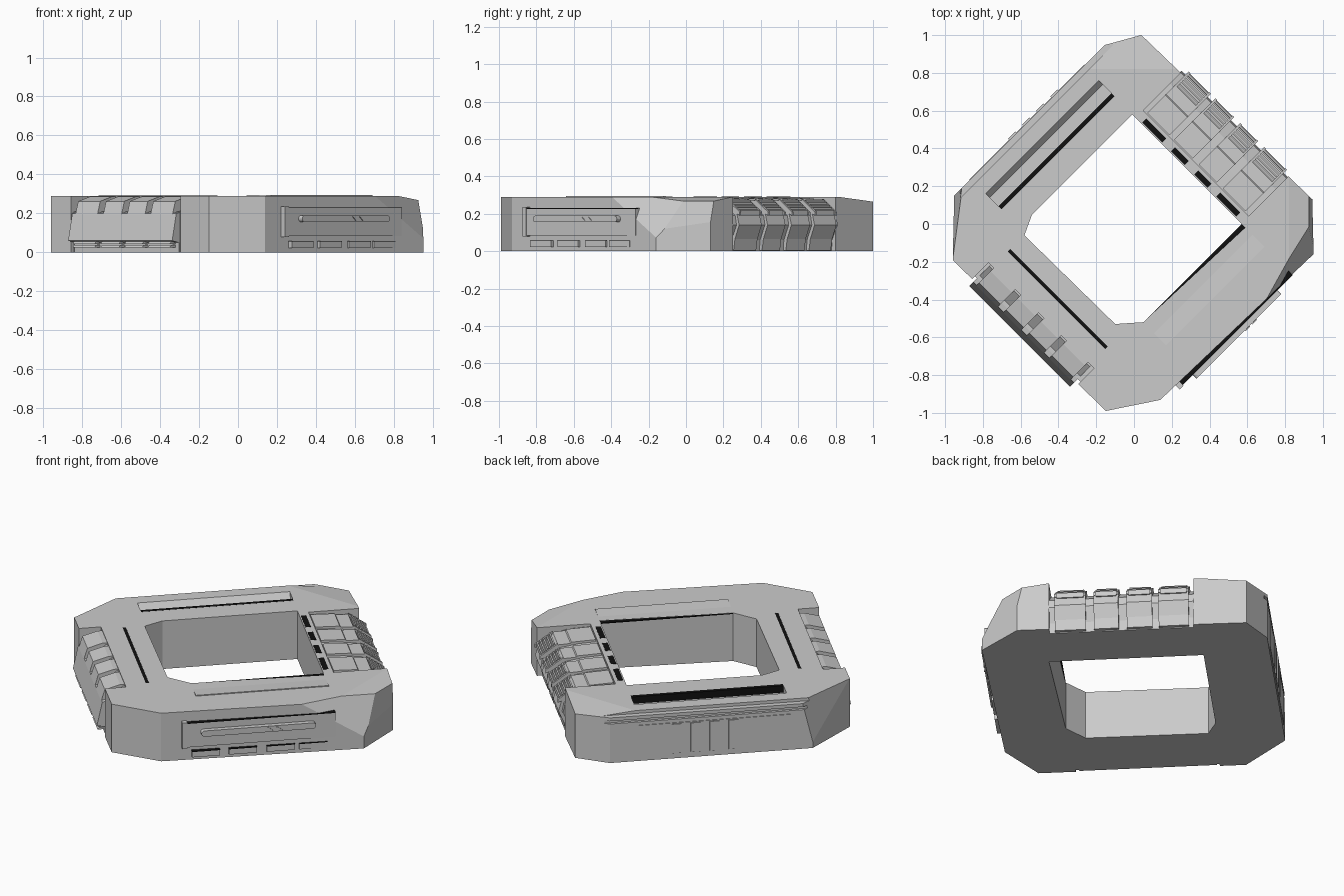
import bpy, bmesh, math
from mathutils import Matrix, Vector

if "Cube" in bpy.data.objects:
    bpy.data.objects.remove(bpy.data.objects["Cube"])

# Everything is laid out in a frame aligned with the ring's sides (u, v, z),
# then turned 45 degrees about z at the end.
H = 0.29
black = bpy.data.materials.new("dark_gap")
black.diffuse_color = (0.005, 0.005, 0.005, 1)
black.use_nodes = True
black.node_tree.nodes["Principled BSDF"].inputs["Base Color"].default_value = black.diffuse_color


def prism(name, pts, plane, lo, hi, mat=None, cuts=()):
    """Extrude a closed profile in plane 'uv', 'uz' or 'vz' from lo to hi."""
    def place(p, t):
        a, b = p
        return {'uv': (a, b, t), 'uz': (a, t, b), 'vz': (t, a, b)}[plane]
    bm = bmesh.new()
    low = [bm.verts.new(place(p, lo)) for p in pts]
    top = [bm.verts.new(place(p, hi)) for p in pts]
    bm.faces.new(low)
    bm.faces.new(top)
    n = len(pts)
    for i in range(n):
        j = (i + 1) % n
        bm.faces.new((low[i], low[j], top[j], top[i]))
    # planar facets sliced off the corners
    for a, b, c in cuts:
        a, b, c = Vector(a), Vector(b), Vector(c)
        no = (b - a).cross(c - a).normalized()
        if no.dot(a - Vector((0, 0, 0.1))) < 0:
            no = -no
        bmesh.ops.bisect_plane(bm, geom=bm.verts[:] + bm.edges[:] + bm.faces[:],
                               plane_co=a, plane_no=no, clear_outer=True)
        bmesh.ops.holes_fill(bm, edges=[e for e in bm.edges if e.is_boundary], sides=0)
    bmesh.ops.recalc_face_normals(bm, faces=bm.faces[:])
    me = bpy.data.meshes.new(name)
    bm.to_mesh(me)
    bm.free()
    ob = bpy.data.objects.new(name, me)
    bpy.context.collection.objects.link(ob)
    if mat:
        me.materials.append(mat)
    return ob


def box(name, u, v, z, mat=None):
    return prism(name, [(u[0], v[0]), (u[1], v[0]), (u[1], v[1]), (u[0], v[1])], 'uv', *z, mat)


def cut(target, cutter):
    m = target.modifiers.new("cut", 'BOOLEAN')
    m.operation, m.solver, m.object = 'DIFFERENCE', 'EXACT', cutter
    bpy.context.view_layer.objects.active = target
    bpy.ops.object.modifier_apply(modifier=m.name)
    bpy.data.objects.remove(cutter)


def uvz(x, y, z):
    s = math.sqrt(0.5)
    return ((x + y) * s, (y - x) * s, z)


# Ring body with faceted corners
outer = [(.735, .68), (.76, -.575), (.56, -.785), (-.56, -.757),
         (-.806, -.594), (-.813, .544), (-.566, .78), (.56, .78)]
facets = [
    [uvz(0, .82, H), uvz(1, .82, H), uvz(0, 1.0, .265)],
    [uvz(.82, 0, H), uvz(.82, 1, H), uvz(.94, 0, .265)],
    [uvz(.955, -.2, .09), uvz(.955, .2, .09), uvz(.925, 0, .27)],
    [uvz(-.96, -.19, H), uvz(-.92, .11, H), uvz(-.95, .15, .05)],
    [uvz(.80, -.22, H), uvz(.90, -.04, H), uvz(.93, -.17, .1)],
]
body = prism("ring_body", outer, 'uv', 0, H, cuts=facets)
hole = [(.403, .417), (.403, -.431), (-.332, -.403), (-.445, -.304), (-.4525, .368), (-.3465, .417)]
cut(body, prism("hole", hole, 'uv', -.1, .5))
cut(body, box("bay", (-1, -.69), (-.39, .40), (-.1, .5)))
cut(body, box("bay", (.46, 1), (-.40, .39), (-.1, .5)))
# long tapered tray and stepped ledges on the back left side
cut(body, prism("tray", [(.556, .25), (.64, .25), (.684, .31), (.556, .31)], 'vz', -.44, .405))
cut(body, prism("ledge", [(.748, .272), (.9, .272), (.9, .4), (.748, .4)], 'vz', -.65, .62))
cut(body, prism("groove", [(.764, .235), (.9, .235), (.9, .252), (.764, .252)], 'vz', -.65, .62))
# thin slot along the front left side
cut(body, box("slot", (-.575, -.557), (-.36, .37), (.26, .4)))

box("tray_dark_edge", (-.44, .405), (.552, .574), (.25, .2905), black)
box("slot_dark_floor", (-.575, -.557), (-.36, .37), (.25, .289), black)

# Back left side: panel with upright slats
box("slat_panel", (-.45, .41), (.77, .784), (.03, .215))
for i in range(4):
    c = .19 - i * .105
    box("upright_slat", (c - .027, c + .027), (.775, .79), (.035, .21))

# Front right side: raised panel, end post, rounded bar, small vents
box("side_panel", (-.445, .403), (-.785, -.75), (.085, .228))
box("side_panel_dark_top", (-.445, .403), (-.786, -.75), (.227, .23), black)
box("panel_post", (-.448, -.42), (-.79, -.75), (.08, .236))
bar = [(-.346 + .0175 if s < 0 else .29 - .0175, 0) for s in (-1, 1)]
pts = []
for (cu, _), a0 in zip(bar, (90, -90)):
    for k in range(7):
        a = math.radians(a0 + k * 30)
        pts.append((cu + .0175 * math.cos(a), .1725 + .0175 * math.sin(a)))
prism("bar", pts, 'uz', -.813, -.77)
for k in range(2):
    c = .04 + k * .05
    prism("bar_tick", [(c, .163), (c + .012, .163), (c - .012, .184), (c - .024, .184)], 'uz', -.818, -.80)
for c in (-.315, -.11, .10, .28):
    box("small_vent", (c - .078, c + .078), (-.785, -.75), (.023, .056))
    box("small_vent_dark_top", (c - .078, c + .078), (-.786, -.75), (.055, .058), black)

# Front right side: plate lying on the inner rim
prism("rim_plate", [(-.43, .26), (-.43, .287), (-.573, .295), (-.573, .26)], 'vz', -.335, .403)
box("rim_plate_dark_edge", (-.335, .403), (-.432, -.403), (.283, .289), black)

# Front left side: sloped core, notched upper blocks, louvres under them
prism("left_core", [(-.66, 0), (-.66, .275), (-.70, .275), (-.77, .21), (-.818, .20), (-.848, .06),
                    (-.80, .05), (-.80, 0)], 'uz', -.37, .385)
box("left_bay_filler", (-.79, -.66), (-.395, .405), (0, .21))
for a, b in ((.20, .36), (.025, .158), (-.145, -.015), (-.345, -.185)):
    prism("left_block", [(-.68, .20), (-.68, .286), (-.715, .286), (-.80, .262), (-.82, .195),
                         (-.76, .19)], 'uz', a, b)
    for z in (.025, .043):
        prism("left_louvre", [(-.79, z), (-.84, z), (-.83, z + .012), (-.79, z + .012)], 'uz', a, b)

# Back right side: sloped core, four bulging panels with louvred shoulders
prism("right_core", [(.44, 0), (.44, .275), (.56, .27), (.66, .255), (.742, .19), (.752, .14),
                     (.715, .06), (.71, 0)], 'uz', -.405, .395)
for a, b in ((.20, .365), (.025, .165), (-.155, -.02), (-.37, -.20)):
    prism("right_panel", [(.465, .25), (.465, .287), (.60, .282), (.605, .275), (.675, .272), (.685, .255),
                          (.755, .20), (.772, .14), (.74, .065), (.73, .005), (.69, .005),
                          (.69, .20)], 'uz', a, b)
    for k in range(5):
        u, z = .69 + .017 * k, .264 - .0135 * k
        prism("shoulder_louvre", [(u, z - .02), (u, z + .012), (u + .008, z + .01), (u + .008, z - .02)],
              'uz', a + .012, b - .012)
    for e in (a, b - .012):
        prism("louvre_end", [(.675, .24), (.675, .279), (.775, .21), (.775, .19)], 'uz', e, e + .012)

for a, b in ((.20, .35), (.03, .134), (-.14, -.04), (-.354, -.205)):
    box("rim_dark_dash", (.41, .44), (a, b), (.28, .2915), black)

# Turn the ring so its corners point along the axes
for ob in bpy.data.objects:
    ob.data.transform(Matrix.Rotation(math.radians(45), 4, 'Z'))
